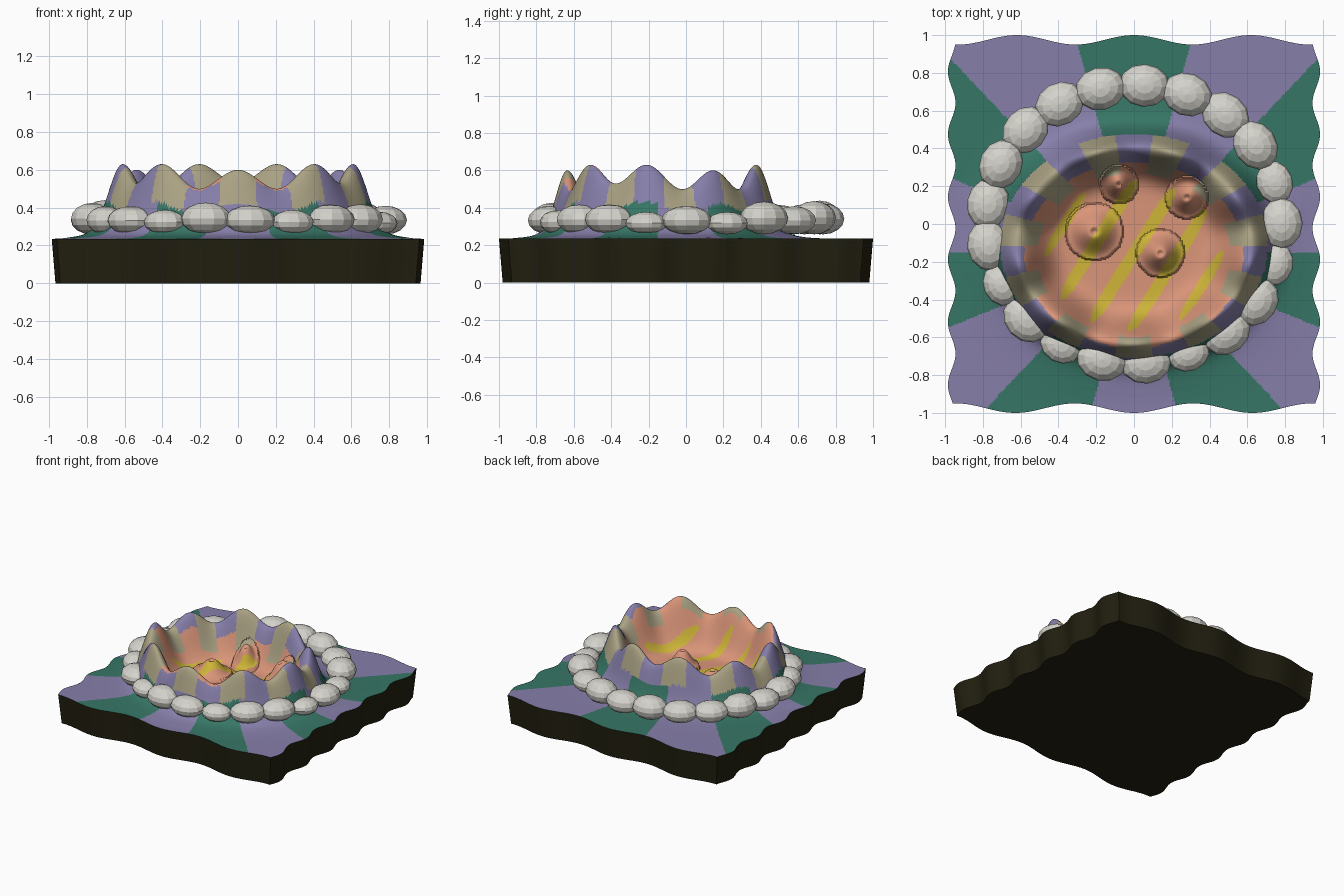
import bpy, bmesh, math
from math import sin, cos, exp, pi, hypot, atan2, radians

if "Cube" in bpy.data.objects:
    bpy.data.objects.remove(bpy.data.objects["Cube"])

N = 240          # terrain grid cells per side
TOP = 0.235      # height of the slab's upper edge


def material(name, rgb):
    m = bpy.data.materials.new(name)
    m.diffuse_color = (*rgb, 1)
    m.use_nodes = True
    m.node_tree.nodes["Principled BSDF"].inputs["Base Color"].default_value = m.diffuse_color
    return m


ORANGE, YELLOW, TAN, PURPLE, GREEN = range(5)
ground_mats = [
    material("crater orange", (0.70, 0.30, 0.19)),
    material("stripe yellow", (0.62, 0.46, 0.04)),
    material("rim tan", (0.40, 0.36, 0.23)),
    material("ground purple", (0.24, 0.21, 0.40)),
    material("ground green", (0.037, 0.18, 0.13)),
]
soil = material("dark soil", (0.016, 0.014, 0.005))
stone_mat = material("pale stone", (0.66, 0.65, 0.60))

# Mounds inside the crater: x, y, radius, height
MOUNDS = [(-0.21, -0.04, 0.15, 0.13), (-0.08, 0.21, 0.10, 0.16),
          (0.28, 0.14, 0.11, 0.15), (0.14, -0.155, 0.125, 0.155)]


def wavy(u, v):
    """Square coordinates to the wavy-edged outline."""
    return (u * (0.965 + 0.02 * cos(18 * (v - 0.5))),
            v * (0.975 + 0.025 * cos(9.6 * u)))


def crest(x, y):
    """Normalised radius and angle about the elliptical crater rim."""
    a, b = x / 0.62, (y + 0.115) / 0.52
    return hypot(a, b), atan2(b, a)


def height(x, y):
    r, t = crest(x, y)
    p = t + pi / 2
    rim = 0.565 + 0.055 * cos(9 * p) - 0.02 * cos(3 * p)
    if r < 1:
        z = 0.25 + (rim - 0.25) * exp(-((1 - r) / 0.21) ** 2)
    else:
        apron = 0.04 * exp(-((r - 1) / 0.35) ** 2)
        z = TOP + apron + (rim - TOP - 0.04) * exp(-((r - 1) / 0.16) ** 2)
    for mx, my, mr, mh in MOUNDS:
        d = hypot(x - mx, y - my) / mr
        if d < 1:
            z += mh * (0.2 + 0.4 * (1 + cos(pi * d)))
            z -= 0.03 * exp(-(d / 0.12) ** 2)
    return z


def colour(x, y):
    r, t = crest(x, y)
    tan = cos(11 * (t + pi / 2)) > 0
    o = hypot(x / 0.58, (y + 0.165) / 0.49)
    if o < (0.88 if tan else 1.0):
        # diagonal stripes that taper towards the crater wall
        u = x - (y + 0.3) / 1.6
        wave = cos(2 * pi * (u + 0.09) / 0.235)
        if -0.68 < u < 0.50 and wave > 0.5 + 0.5 * (o / 0.82) ** 8:
            return YELLOW
        return ORANGE
    if r < 1.14:
        return TAN if tan else PURPLE
    s = atan2((y + 0.15) * 1.19, x)
    return GREEN if cos(7 * (s - pi / 2)) > 0 else PURPLE


def finish(bm, name, mats):
    me = bpy.data.meshes.new(name)
    bm.to_mesh(me)
    bm.free()
    for m in mats:
        me.materials.append(m)
    ob = bpy.data.objects.new(name, me)
    bpy.context.collection.objects.link(ob)
    return ob


# Crater terrain: one height-field sheet
bm = bmesh.new()
rows = []
for j in range(N + 1):
    row = []
    for i in range(N + 1):
        u, v = 2 * i / N - 1, 2 * j / N - 1
        x, y = wavy(u, v)
        fade = min(1, (1 - max(abs(u), abs(v))) / 0.1)
        row.append(bm.verts.new((x, y, TOP + (height(x, y) - TOP) * fade)))
    rows.append(row)
for j in range(N):
    for i in range(N):
        q = (rows[j][i], rows[j][i + 1], rows[j + 1][i + 1], rows[j + 1][i])
        f = bm.faces.new(q)
        f.smooth = True
        f.material_index = colour(sum(c.co.x for c in q) / 4,
                                  sum(c.co.y for c in q) / 4)
terrain = finish(bm, "crater_terrain", ground_mats)
terrain.data.set_sharp_from_angle(angle=radians(60))

# Soil slab: walls follow the wavy outline and taper to a flat bottom
bm = bmesh.new()
M = 100
side = [2 * k / M - 1 for k in range(M)]
loop = ([(s, -1) for s in side] + [(1, s) for s in side]
        + [(-s, 1) for s in side] + [(-1, -s) for s in side])
outline = [wavy(u, v) for u, v in loop]
upper = [bm.verts.new((x, y, TOP)) for x, y in outline]
lower = [bm.verts.new((x * 0.98, y * 0.98, 0)) for x, y in outline]
for k in range(len(outline)):
    n = (k + 1) % len(outline)
    bm.faces.new((lower[k], lower[n], upper[n], upper[k])).smooth = True
bm.faces.new(lower[::-1])
slab = finish(bm, "soil_slab", [soil])
slab.data.set_sharp_from_angle(angle=radians(40))

# Ring of flattened faceted stones, clockwise from the back
SMALL = {4: 0.06, 6: 0.06, 9: 0.065, 12: 0.065, 14: 0.075}
for k in range(21):
    a = radians(86 - k * 360 / 21)
    half = SMALL.get(k, 0.083 + 0.008 * sin(k * 2.3))
    wide = 0.135 if k not in SMALL else 0.115
    bm = bmesh.new()
    bmesh.ops.create_uvsphere(bm, u_segments=12, v_segments=8, radius=1)
    ob = finish(bm, "ring_stone_%02d" % (k + 1), [stone_mat])
    ob.location = (0.78 * cos(a), 0.735 * sin(a), 0.258 + half)
    ob.scale = (wide * 0.84, wide, half)
    ob.rotation_euler = (0, 0, a)
